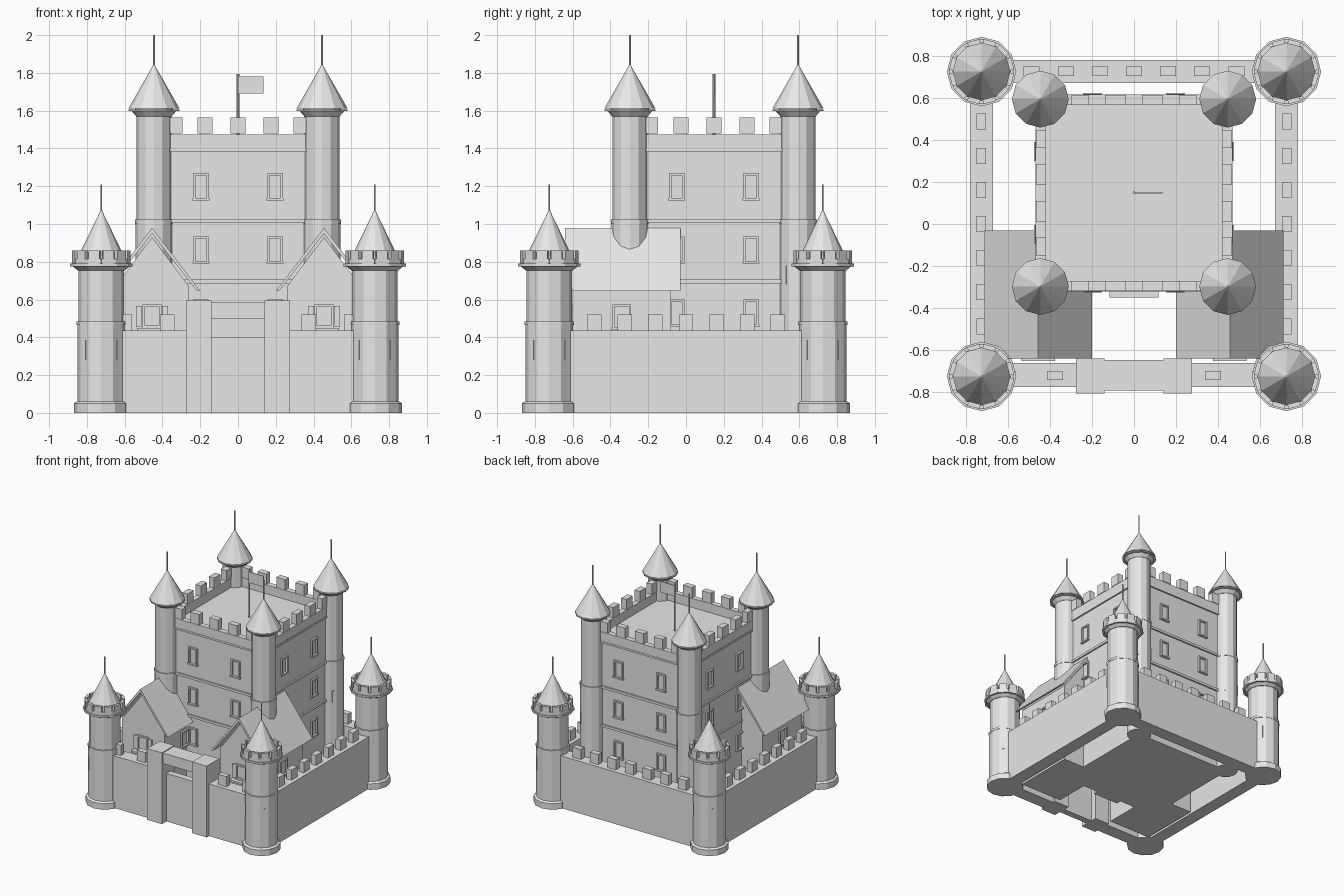
import bpy, bmesh, math
from mathutils import Matrix, Vector

cube = bpy.data.objects.get("Cube")
if cube:
    bpy.data.objects.remove(cube, do_unlink=True)

stone = bpy.data.materials.new("grey stone")
stone.use_nodes = True
GREY = (0.8, 0.8, 0.8, 1)
stone.diffuse_color = GREY
stone.node_tree.nodes["Principled BSDF"].inputs["Base Color"].default_value = GREY


class Part:
    """Collects simple solids into one named object."""

    def __init__(self, name):
        self.name, self.bm = name, bmesh.new()

    def box(self, x0, x1, y0, y1, z0, z1, m=Matrix()):
        mid = Vector(((x0 + x1) / 2, (y0 + y1) / 2, (z0 + z1) / 2))
        size = Matrix.Diagonal((x1 - x0, y1 - y0, z1 - z0, 1))
        bmesh.ops.create_cube(self.bm, size=1, matrix=m @ Matrix.Translation(mid) @ size)

    def drum(self, x, y, z0, z1, r0, r1=None, sides=12):
        bmesh.ops.create_cone(self.bm, cap_ends=True, segments=sides,
                              radius1=r0, radius2=r0 if r1 is None else r1, depth=z1 - z0,
                              matrix=Matrix.Translation((x, y, (z0 + z1) / 2)))

    def prism(self, profile, y0, y1):
        """Extrude an x-z outline along y."""
        face = self.bm.faces.new([self.bm.verts.new((x, y0, z)) for x, z in profile])
        out = bmesh.ops.extrude_face_region(self.bm, geom=[face])["geom"]
        verts = [v for v in out if isinstance(v, bmesh.types.BMVert)]
        bmesh.ops.translate(self.bm, verts=verts, vec=(0, y1 - y0, 0))

    def done(self):
        bmesh.ops.recalc_face_normals(self.bm, faces=self.bm.faces)
        mesh = bpy.data.meshes.new(self.name)
        self.bm.to_mesh(mesh)
        self.bm.free()
        mesh.materials.append(stone)
        bpy.context.collection.objects.link(bpy.data.objects.new(self.name, mesh))


def frame(p, m, w, z0, z1, t=0.012, d=0.015):
    """Window frame standing on a wall that faces local -y."""
    for s in (-1, 1):
        a, b = sorted((s * w / 2, s * (w / 2 - t)))
        p.box(a, b, -d, 0.01, z0, z1, m)
    p.box(-w / 2, w / 2, -d, 0.01, z1 - t, z1, m)
    p.box(-w / 2 - 0.004, w / 2 + 0.004, -d - 0.004, 0.01, z0, z0 + t, m)


def turned(x, y, angle):
    return Matrix.Translation((x, y, 0)) @ Matrix.Rotation(angle, 4, "Z")


QUARTERS = [i * math.pi / 2 for i in range(4)]
SIGNS = [(sx, sy) for sx in (-1, 1) for sy in (-1, 1)]
C = 0.724          # outer tower centres
KY, KT = 0.148, 0.445   # keep centre and turret offset

# Curtain walls with merlons
wall = Part("curtain_wall")
merlons = Part("curtain_merlons")
for a in QUARTERS[1:]:
    m = turned(0, 0, a)
    wall.box(-C, C, -0.78, -0.67, 0, 0.435, m)
    for i in range(-3, 4):
        x = i * 0.162
        merlons.box(x - 0.038, x + 0.038, -0.748, -0.702, 0.43, 0.52, m)
for s in (-1, 1):
    a, b = sorted((s * 0.2, s * C))
    wall.box(a, b, -0.775, -0.66, 0, 0.435)
    for x in (s * 0.375, s * 0.6):
        merlons.box(x - 0.038, x + 0.038, -0.742, -0.698, 0.43, 0.52)
wall.done()
merlons.done()

# Gatehouse
gate = Part("gate_posts")
for s in (-1, 1):
    a, b = sorted((s * 0.14, s * 0.275))
    gate.box(a, b, -0.805, -0.64, 0, 0.595)
gate.done()
lintel = Part("gate_lintel")
lintel.box(-0.145, 0.145, -0.79, -0.645, 0.5, 0.588)
lintel.done()
door = Part("gate_door")
door.box(-0.145, 0.145, -0.745, -0.69, 0, 0.4)
door.done()

# Outer corner towers
for sx, sy in SIGNS:
    x, y = sx * C, sy * C
    side = ("left" if sx > 0 else "right") + ("_back" if sy > 0 else "_front")
    t = Part("corner_tower_" + side)
    t.drum(x, y, 0, 0.05, 0.145)
    t.drum(x, y, 0.05, 0.06, 0.145, 0.13)
    t.drum(x, y, 0.05, 0.475, 0.127)
    t.drum(x, y, 0.465, 0.485, 0.13)
    t.drum(x, y, 0.48, 0.77, 0.121)
    t.drum(x, y, 0.755, 0.775, 0.125, 0.15)
    t.drum(x, y, 0.775, 0.79, 0.165)
    for k in range(4):
        t.box(-0.008, 0.008, -0.127, -0.1, 0.28, 0.385, turned(x, y, QUARTERS[k] + math.pi / 4))
    t.done()
    b = Part("corner_battlement_" + side)
    for k in range(12):
        m = turned(x, y, math.radians(15 + 30 * k))
        b.box(-0.04, 0.04, -0.15, -0.132, 0.785, 0.815, m)
        b.box(-0.03, 0.03, -0.152, -0.13, 0.785, 0.86, m)
    b.done()
    r = Part("corner_roof_" + side)
    r.drum(x, y, 0.79, 1.075, 0.14, 0.002)
    r.drum(x, y, 1.04, 1.21, 0.005, sides=6)
    r.done()

# Keep body, string courses and parapet
keep = Part("keep")
keep.box(-0.455, 0.455, KY - 0.455, KY + 0.455, 0, 1.4)
keep.done()
bands = Part("keep_bands")
for z0, z1 in ((0.685, 0.705), (1.005, 1.025), (1.385, 1.4)):
    bands.box(-0.468, 0.468, KY - 0.468, KY + 0.468, z0, z1)
bands.done()
parapet = Part("keep_parapet")
teeth = Part("keep_merlons")
windows = Part("keep_windows")
for a in QUARTERS:
    m = turned(0, KY, a)
    parapet.box(-0.465, 0.465, -0.465, -0.42, 1.39, 1.475, m)
    for x in (-0.335, -0.175, 0, 0.175, 0.335):
        teeth.box(x - 0.04, x + 0.04, -0.467, -0.418, 1.478, 1.565, m)
    for x in (-0.197, 0.197):
        for z in (0.455, 0.79, 1.125):
            frame(windows, m @ Matrix.Translation((x, -0.455, 0)), 0.082, z, z + 0.145)
parapet.done()
teeth.done()
windows.done()
portal = Part("keep_portal")
portal.box(-0.117, 0.117, KY - 0.498, KY - 0.45, 0, 0.36)
portal.done()

# Keep turrets
for sx, sy in SIGNS:
    x, y = sx * KT, KY + sy * KT
    side = ("left" if sx > 0 else "right") + ("_back" if sy > 0 else "_front")
    t = Part("turret_" + side)
    t.drum(x, y, 0, 1.01, 0.097)
    t.drum(x, y, 1.0, 1.025, 0.1)
    t.drum(x, y, 1.02, 1.6, 0.092)
    t.drum(x, y, 1.57, 1.6, 0.094, 0.12)
    t.drum(x, y, 1.598, 1.606, 0.135)
    for k in range(4):
        t.box(-0.008, 0.008, -0.098, -0.07, 0.68, 0.78, turned(x, y, QUARTERS[k] + math.pi / 4))
    t.done()
    r = Part("turret_roof_" + side)
    r.drum(x, y, 1.612, 1.845, 0.135, 0.002)
    r.drum(x, y, 1.6, 1.615, 0.1)
    r.drum(x, y, 1.81, 2.0, 0.005, sides=6)
    r.done()

# Courtyard houses
for s, side in ((1, "left"), (-1, "right")):
    cx = s * 0.455
    h = Part("house_" + side)
    h.prism([(cx - 0.195, 0), (cx + 0.195, 0), (cx + 0.195, 0.67),
             (cx, 0.93), (cx - 0.195, 0.67)], -0.6, -0.08)
    h.done()
    r = Part("house_roof_" + side)
    r.prism([(cx - 0.255, 0.645), (cx, 0.98), (cx + 0.255, 0.645),
             (cx + 0.238, 0.645), (cx, 0.95), (cx - 0.238, 0.645)], -0.64, -0.03)
    r.done()
    w = Part("house_windows_" + side)
    frame(w, turned(cx, -0.6, 0), 0.1, 0.45, 0.575)
    for a, b in ((-0.085, -0.052), (0.052, 0.085)):
        w.box(cx + a, cx + b, -0.61, -0.59, 0.455, 0.565)
    w.box(cx - 0.08, cx + 0.08, -0.65, -0.59, 0.435, 0.45)
    for e in (-1, 1):
        frame(w, turned(cx + e * 0.195, -0.34, e * math.pi / 2), 0.1, 0.44, 0.575)
    w.done()

# Flag on the keep roof
flag = Part("flag_pole")
flag.drum(0, KY, 1.39, 1.795, 0.007, sides=8)
flag.done()
cloth = Part("flag")
cloth.box(0.005, 0.135, KY - 0.004, KY + 0.004, 1.69, 1.78)
cloth.done()
